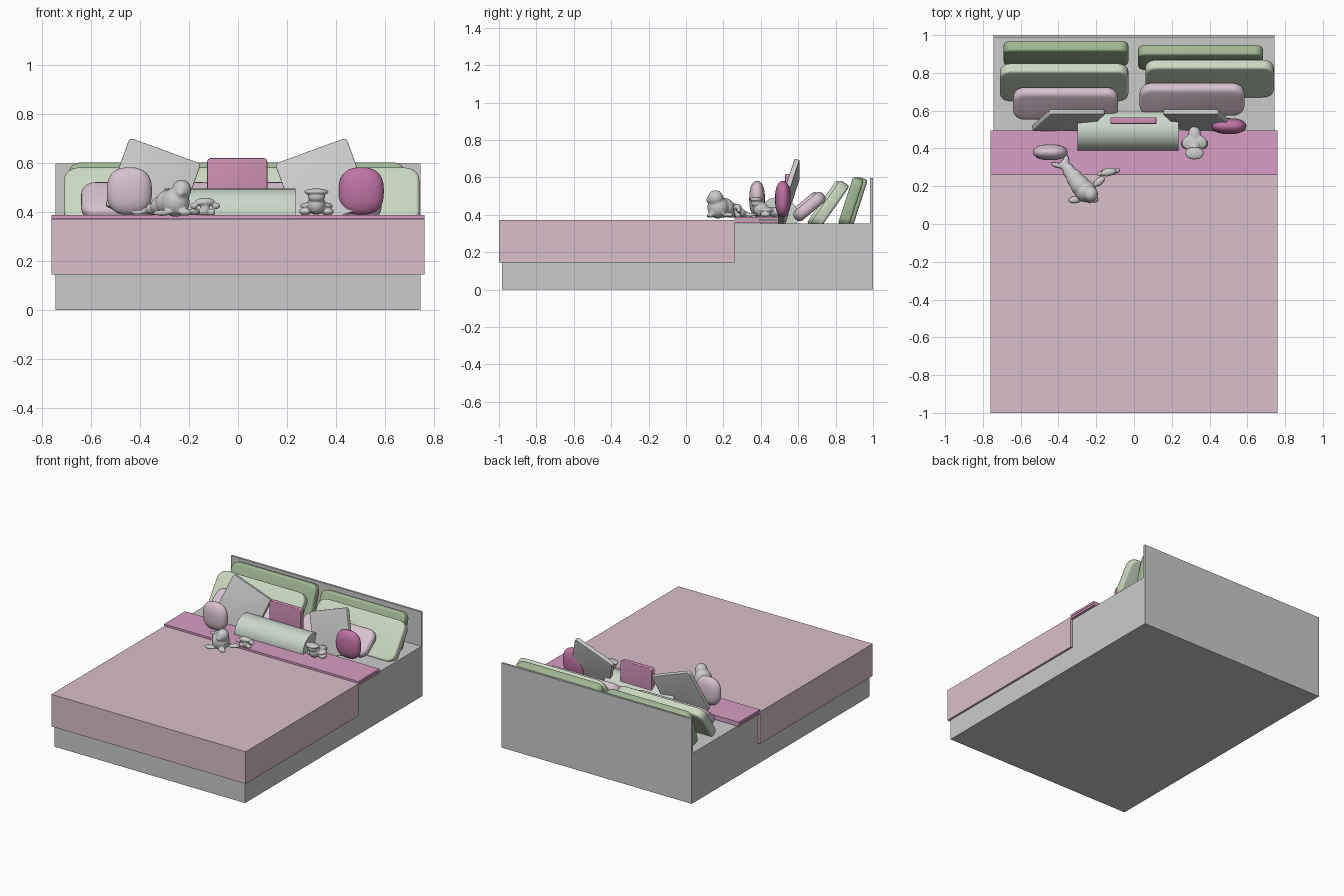
import bpy, bmesh
from math import radians
from mathutils import Matrix, Vector

if "Cube" in bpy.data.objects:
    bpy.data.objects.remove(bpy.data.objects["Cube"])

MATS = {}
COL = dict(blanket=(.70, .52, .60), fold=(.68, .34, .55), dark_green=(.36, .48, .30),
           light_green=(.60, .69, .54), lilac=(.68, .54, .62), pink=(.62, .28, .46),
           magenta=(.52, .17, .37), sage=(.60, .68, .60))


def make(name, bm, color=None, loc=(0, 0, 0), rot=(0, 0, 0), smooth=None):
    bmesh.ops.recalc_face_normals(bm, faces=bm.faces[:])
    me = bpy.data.meshes.new(name)
    bm.to_mesh(me)
    bm.free()
    ob = bpy.data.objects.new(name, me)
    bpy.context.collection.objects.link(ob)
    ob.location = loc
    ob.rotation_euler = [radians(a) for a in rot]
    if color:
        if color not in MATS:
            MATS[color] = bpy.data.materials.new(color)
            MATS[color].diffuse_color = (*COL[color], 1)
        me.materials.append(MATS[color])
    if smooth:
        bpy.ops.object.select_all(action='DESELECT')
        ob.select_set(True)
        bpy.context.view_layer.objects.active = ob
        bpy.ops.object.shade_smooth_by_angle(angle=radians(smooth))
    return ob


def box_bm(x0, x1, y0, y1, z0, z1):
    bm = bmesh.new()
    m = Matrix.Translation(((x0 + x1) / 2, (y0 + y1) / 2, (z0 + z1) / 2))
    m = m @ Matrix.Diagonal((x1 - x0, y1 - y0, z1 - z0, 1))
    bmesh.ops.create_cube(bm, size=1, matrix=m)
    return bm


def cushion(name, color, w, h, t, r, rim, loc, tilt=0, roll=0):
    """Upright slab: corners rounded by r, front and back rims by rim, leaning back by tilt."""
    bm = box_bm(-w / 2, w / 2, -t / 2, t / 2, -h / 2, h / 2)
    if r:
        corners = [e for e in bm.edges
                   if abs(e.verts[0].co.y - e.verts[1].co.y) > t / 2]
        bmesh.ops.bevel(bm, geom=corners, offset=r, segments=6, profile=.5, affect='EDGES')
    if rim:
        rims = [e for e in bm.edges
                if abs(e.verts[0].co.y - e.verts[1].co.y) < 1e-5]
        bmesh.ops.bevel(bm, geom=rims, offset=rim, segments=4, profile=.5, affect='EDGES')
    return make(name, bm, color, loc, (-tilt, roll, 0), 35)


def round_pillow(name, color, loc, size):
    bm = bmesh.new()
    bmesh.ops.create_uvsphere(bm, u_segments=32, v_segments=20, radius=1)
    for v in bm.verts:
        for i, p in enumerate((.78, 1, .78)):
            c = v.co[i]
            v.co[i] = (abs(c) ** p) * (1 if c >= 0 else -1)
    top = max(v.co.x for v in bm.verts)
    for v in bm.verts:
        v.co = Vector((v.co.x / top * size[0], v.co.y * size[1], v.co.z * size[2]))
    make(name, bm, color, loc, smooth=60)


def plush(name, blobs, voxel=.006):
    """Soft toy blended from ellipsoids: (x, y, z, rx, ry, rz, turn)."""
    bm = bmesh.new()
    for x, y, z, rx, ry, rz, turn in blobs:
        m = (Matrix.Translation((x, y, z)) @ Matrix.Rotation(radians(turn), 4, 'Z')
             @ Matrix.Diagonal((rx, ry, rz, 1)))
        bmesh.ops.create_uvsphere(bm, u_segments=20, v_segments=14, radius=1, matrix=m)
    ob = make(name, bm)
    mod = ob.modifiers.new("blend", 'REMESH')
    mod.mode = 'VOXEL'
    mod.voxel_size = voxel
    mod.use_smooth_shade = True
    sm = ob.modifiers.new("soften", 'SMOOTH')
    sm.iterations = 3


# Bed base and headboard
make("bed_base", box_bm(-.745, .745, -.985, .985, 0, .355))
make("headboard", box_bm(-.745, .745, .985, 1, 0, .598))

# Draped blanket: open box with thickness
bm = box_bm(-.76, .76, -1, .26, .145, .372)
bmesh.ops.recalc_face_normals(bm, faces=bm.faces[:])
bmesh.ops.delete(bm, geom=[f for f in bm.faces if f.normal.z < -.5 or f.normal.y > .5],
                 context='FACES_ONLY')
mod = make("blanket", bm, "blanket").modifiers.new("thickness", 'SOLIDIFY')
mod.thickness = .0145
mod.offset = -1
mod.use_even_offset = True

# Folded-back blanket edge: C-shaped profile across the bed
bm = bmesh.new()
prof = [(.26, .357), (.495, .357), (.495, .388), (.26, .388), (.26, .374), (.485, .374),
        (.485, .371), (.26, .371)]
face = bm.faces.new([bm.verts.new((-.76, y, z)) for y, z in prof])
ext = bmesh.ops.extrude_face_region(bm, geom=[face])
bmesh.ops.translate(bm, vec=(1.52, 0, 0),
                    verts=[g for g in ext['geom'] if isinstance(g, bmesh.types.BMVert)])
make("blanket_fold", bm, "fold")

# Three rows of sleeping pillows: left and right of each
for side, xd, yd, xl, yl, xp, yp in (("left", -.36, .903, -.37, .75, -.3625, .638),
                                     ("right", .352, .882, .40, .77, .3075, .66)):
    cushion("back_pillow_" + side, "dark_green", .66, .265, .06, .045, .014,
            (xd, yd, .47), 18)
    cushion("middle_pillow_" + side, "light_green", .68, .28, .06, .06, .014,
            (xl, yl, .455), 35)
    cushion("front_pillow_" + side, "lilac", .555, .20, .065, .06, .028,
            (xp, yp, .444), 50)

# Tilted square cushions
for side, s in (("left", -1), ("right", 1)):
    cushion("square_cushion_" + side, None, .31, .305, .028, .015, .004,
            (s * .347, .55, .51), 17, -20 * s)

# Bolster and small cushion behind it
bm = bmesh.new()
bmesh.ops.create_cone(bm, cap_ends=True, segments=48, radius1=.105, radius2=.105, depth=.535,
                      matrix=Matrix.Rotation(radians(90), 4, 'Y'))
make("bolster", bm, "sage", (-.0325, .495, .39), smooth=35)
cushion("small_cushion", "pink", .245, .235, .034, .014, .005, (-.003, .547, .502))

# Round pillows
round_pillow("round_pillow_left", "lilac", (-.443, .38, .485), (.092, .042, .097))
round_pillow("round_pillow_right", "magenta", (.503, .518, .485), (.092, .042, .097))

# Seal-like soft toy
plush("large_soft_toy", [
    (-.230, .158, .490, .040, .042, .042, 0), (-.255, .172, .440, .058, .058, .060, 0),
    (-.285, .205, .438, .052, .055, .052, 0), (-.315, .242, .424, .043, .050, .040, 0),
    (-.345, .280, .412, .032, .040, .026, 0), (-.370, .312, .404, .024, .030, .016, 0),
    (-.408, .312, .398, .034, .014, .010, -20), (-.358, .345, .400, .014, .034, .011, 15),
    (-.310, .130, .396, .040, .020, .012, 10), (-.185, .225, .400, .038, .020, .014, 40),
    (-.235, .128, .478, .020, .020, .018, 0), (-.215, .130, .398, .028, .018, .014, 0)])

# Small soft toy next to it
plush("small_soft_toy", [
    (-.135, .275, .440, .042, .022, .018, 12), (-.135, .275, .412, .020, .018, .028, 0),
    (-.180, .265, .425, .017, .013, .013, 12), (-.090, .283, .425, .018, .013, .013, 12),
    (-.160, .272, .398, .018, .016, .014, 0), (-.110, .278, .398, .018, .016, .014, 0)], .004)

# Capped soft toy on the right
plush("capped_soft_toy", [
    (.320, .375, .482, .050, .034, .014, 0), (.320, .378, .462, .036, .030, .024, 0),
    (.320, .430, .425, .068, .045, .018, 0), (.320, .400, .430, .036, .040, .040, 0),
    (.320, .470, .415, .034, .050, .026, 0), (.275, .425, .402, .026, .028, .016, 0),
    (.365, .425, .402, .026, .028, .016, 0)], .004)

for m in bpy.data.materials:
    if m.users and not m.is_grease_pencil:
        m.use_nodes = True
        m.node_tree.nodes["Principled BSDF"].inputs["Base Color"].default_value = m.diffuse_color
